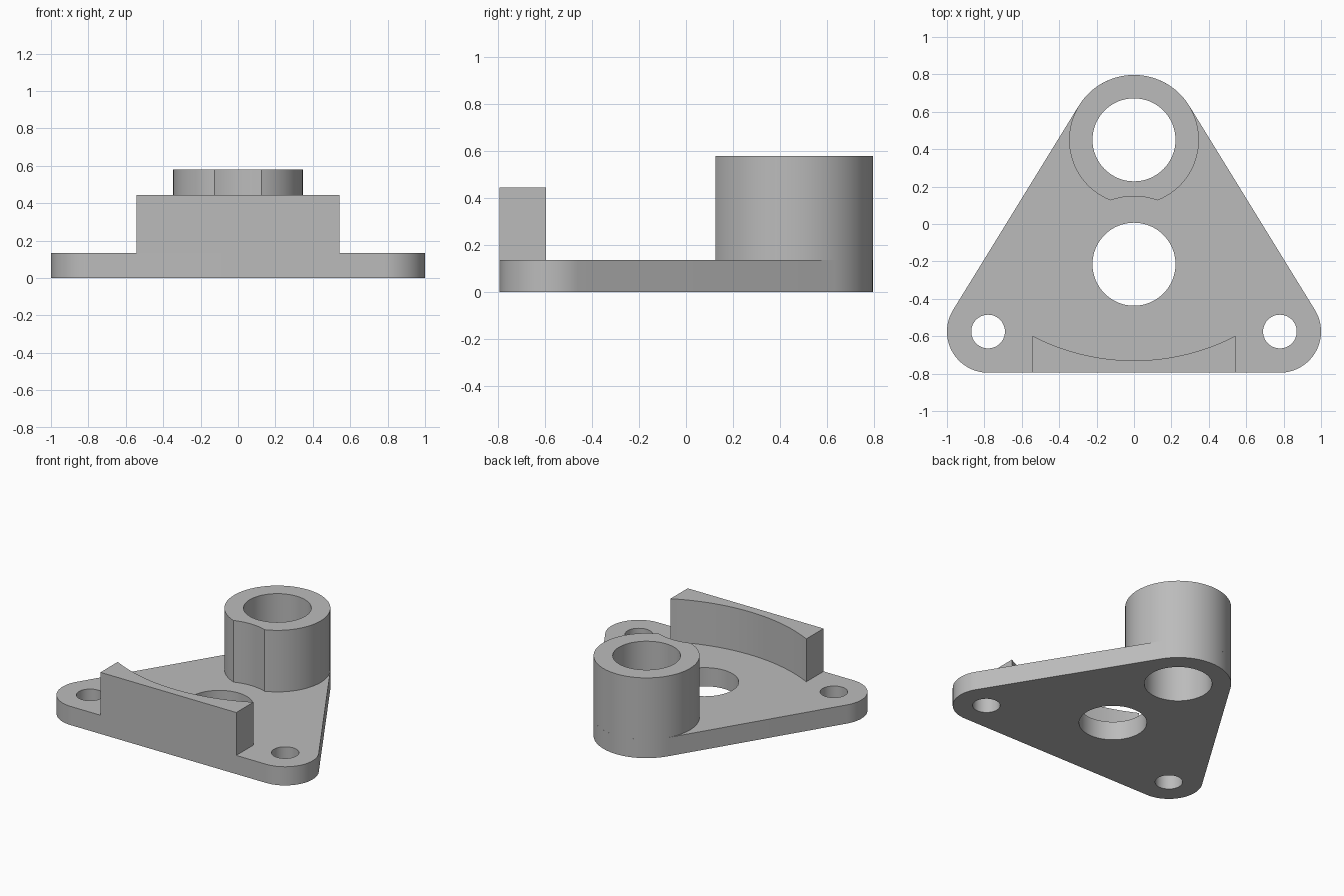
import bpy, bmesh
from math import sin, cos, radians, degrees, atan2, acos, hypot

old = bpy.data.objects.get("Cube")
if old:
    bpy.data.objects.remove(old)

grey = bpy.data.materials.new("machined grey")
grey.use_nodes = True
color = (0.5, 0.5, 0.5, 1)
grey.diffuse_color = color
grey.node_tree.nodes["Principled BSDF"].inputs["Base Color"].default_value = color


def arc(x, y, r, start, end, steps=32):
    """Points along an arc, angles in degrees, both ends included."""
    angles = [radians(start + (end - start) * i / steps) for i in range(steps + 1)]
    return [(x + r * cos(a), y + r * sin(a)) for a in angles]


def circle(x, y, r, steps=64):
    return arc(x, y, r, 0, 360, steps)[:-1]


def solid(name, loops, bottom, top):
    """Fill an outline with its holes and extrude it upwards."""
    bm = bmesh.new()
    for loop in loops:
        verts = [bm.verts.new((x, y, bottom)) for x, y in loop]
        for a, b in zip(verts, verts[1:] + verts[:1]):
            bm.edges.new((a, b))
    bmesh.ops.triangle_fill(bm, edges=bm.edges[:], use_beauty=True)
    new = bmesh.ops.extrude_face_region(bm, geom=bm.faces[:], use_keep_orig=True)
    moved = [v for v in new["geom"] if isinstance(v, bmesh.types.BMVert)]
    bmesh.ops.translate(bm, verts=moved, vec=(0, 0, top - bottom))
    bmesh.ops.recalc_face_normals(bm, faces=bm.faces[:])
    mesh = bpy.data.meshes.new(name)
    bm.to_mesh(mesh)
    bm.free()
    mesh.materials.append(grey)
    obj = bpy.data.objects.new(name, mesh)
    bpy.context.collection.objects.link(obj)
    bpy.ops.object.select_all(action="DESELECT")
    obj.select_set(True)
    bpy.context.view_layer.objects.active = obj
    bpy.ops.object.shade_smooth_by_angle(angle=radians(30))
    return obj


# Shared dimensions
boss_y, boss_r, bore_r = 0.45, 0.347, 0.222
ear_x, ear_y, ear_r = 0.78, -0.575, 0.22
hub_y, hub_r = -0.215, 0.222
plate_top, rib_top, boss_top = 0.135, 0.445, 0.58
front = ear_y - ear_r

# Base plate: three rounded corners joined by tangent sides
dx, dy = ear_x, ear_y - boss_y
side = degrees(atan2(dy, dx) + acos((boss_r - ear_r) / hypot(dx, dy)))
outline = (arc(0, boss_y, boss_r, side, 180 - side)
           + arc(-ear_x, ear_y, ear_r, 180 - side, 270)
           + arc(ear_x, ear_y, ear_r, 270, 360 + side))
bore = circle(0, boss_y, bore_r)
ear_holes = [circle(s * ear_x, ear_y, 0.09, 48) for s in (-1, 1)]
solid("base_plate", [outline, bore, circle(0, hub_y, hub_r)] + ear_holes, 0, plate_top)

# Tall bored boss with a concave relief facing the centre hole
notch_x, notch_y = 0.125, 0.126
a = degrees(atan2(notch_y - boss_y, notch_x))
b = degrees(atan2(notch_y - hub_y, notch_x))
relief = arc(0, hub_y, hypot(notch_x, notch_y - hub_y), 180 - b, b, 12)[1:-1]
solid("boss", [arc(0, boss_y, boss_r, a, 180 - a, 72) + relief, bore], plate_top, boss_top)

# Front rib with a curved inner face concentric with the boss
rib_x, rib_r = 0.543, 1.18
c = degrees(acos(rib_x / rib_r))
rib = arc(0, boss_y, rib_r, 180 + c, 360 - c, 40) + [(rib_x, front), (-rib_x, front)]
solid("front_rib", [rib], plate_top, rib_top)
